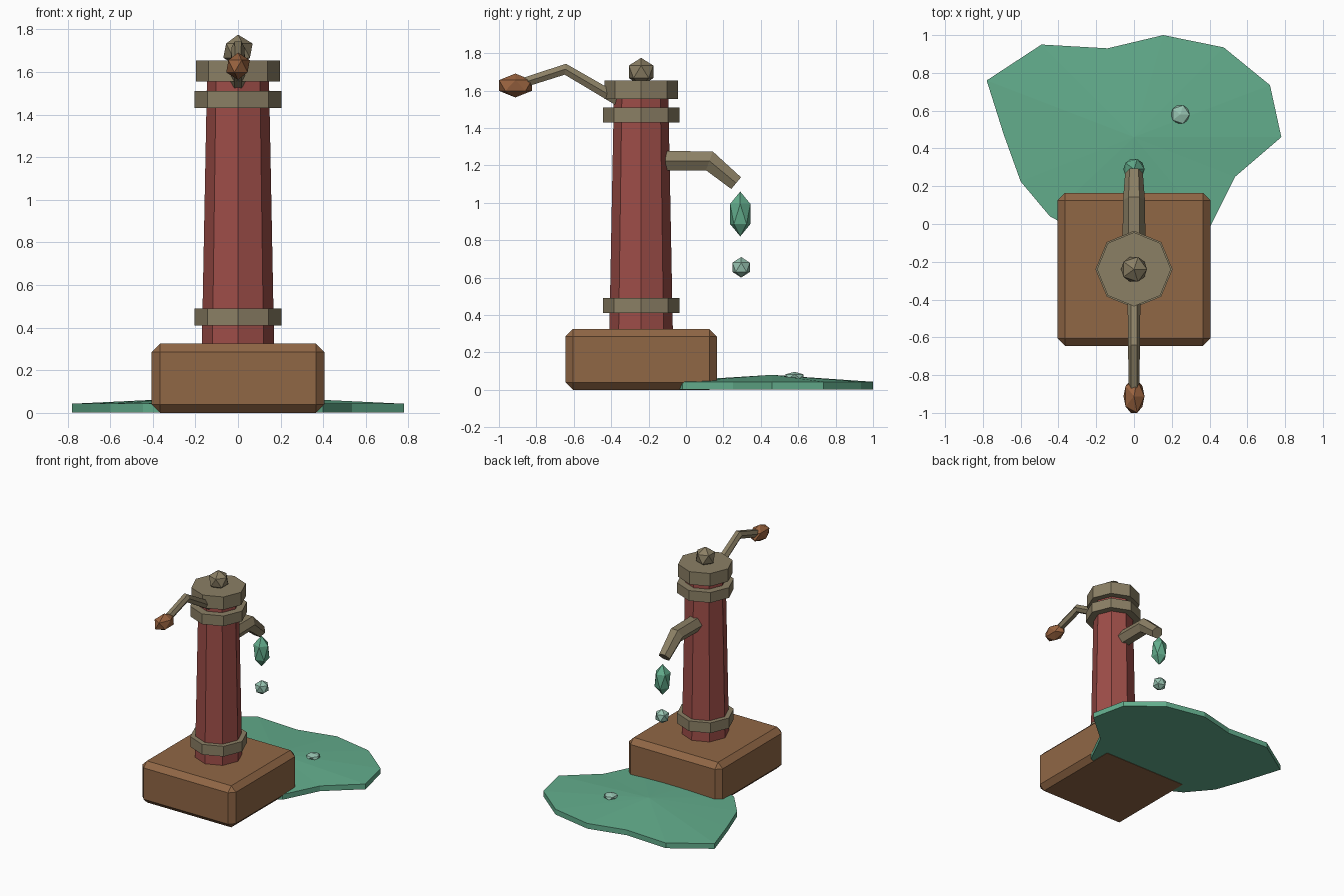
import bpy
import bmesh
from math import sin, cos, tau, pi
from mathutils import Vector

cube = bpy.data.objects.get("Cube")
if cube:
    bpy.data.objects.remove(cube, do_unlink=True)


def material(name, rgb):
    m = bpy.data.materials.new(name)
    m.use_nodes = True
    m.diffuse_color = (*rgb, 1)
    m.node_tree.nodes["Principled BSDF"].inputs["Base Color"].default_value = (*rgb, 1)
    return m


RED = material("red paint", (0.34, 0.075, 0.065))
METAL = material("dull brass", (0.26, 0.215, 0.13))
WOOD = material("brown wood", (0.28, 0.135, 0.06))
GRIP = material("orange wood", (0.32, 0.125, 0.05))
WATER = material("green water", (0.125, 0.42, 0.265))
PALE = material("pale water", (0.31, 0.55, 0.44))

COLUMN_Y = -0.24


def finish(bm, name, mat):
    bmesh.ops.recalc_face_normals(bm, faces=bm.faces)
    mesh = bpy.data.meshes.new(name)
    bm.to_mesh(mesh)
    bm.free()
    mesh.materials.append(mat)
    obj = bpy.data.objects.new(name, mesh)
    bpy.context.collection.objects.link(obj)
    return obj


def loft(name, rings, mat):
    """Join equal rings of points into a closed solid."""
    bm = bmesh.new()
    loops = [[bm.verts.new(p) for p in ring] for ring in rings]
    for a, b in zip(loops, loops[1:]):
        for i in range(len(a)):
            j = (i + 1) % len(a)
            bm.faces.new((a[i], a[j], b[j], b[i]))
    bm.faces.new(loops[0])
    bm.faces.new(loops[-1])
    return finish(bm, name, mat)


def drum(name, z0, z1, r0, r1, mat):
    """Eight-sided upright solid on the column axis."""
    rings = [[(r * cos(tau * i / 8), COLUMN_Y + r * sin(tau * i / 8), z) for i in range(8)]
             for z, r in ((z0, r0), (z1, r1))]
    return loft(name, rings, mat)


def pipe(name, path, mat):
    """Six-sided mitred tube along (y, z, radius) points."""
    pts = [Vector((0, y, z)) for y, z, r in path]
    dirs = [(b - a).normalized() for a, b in zip(pts, pts[1:])]
    rings = []
    for k, p in enumerate(pts):
        before, after = dirs[max(k - 1, 0)], dirs[min(k, len(dirs) - 1)]
        tangent = (before + after).normalized()
        up = Vector((1, 0, 0)).cross(tangent) / tangent.dot(before)
        r = path[k][2]
        rings.append([p + Vector((r * cos(pi * i / 3), 0, 0)) + up * r * sin(pi * i / 3)
                      for i in range(6)])
    return loft(name, rings, mat)


def gem(name, centre, scale, mat):
    """Scaled twenty-sided ball."""
    bm = bmesh.new()
    bmesh.ops.create_icosphere(bm, subdivisions=1, radius=1)
    bmesh.ops.scale(bm, vec=scale, verts=bm.verts)
    bmesh.ops.translate(bm, vec=centre, verts=bm.verts)
    return finish(bm, name, mat)


# Wooden base block with chamfered edges
bm = bmesh.new()
bmesh.ops.create_cube(bm, size=1)
bmesh.ops.scale(bm, vec=(0.81, 0.81, 0.325), verts=bm.verts)
bmesh.ops.translate(bm, vec=(0, COLUMN_Y, 0.1625), verts=bm.verts)
base = finish(bm, "base_block", WOOD)
bevel = base.modifiers.new("chamfer", "BEVEL")
bevel.width = 0.04
bevel.segments = 1

# Column, bands and cap
drum("column", 0.3, 1.6, 0.17, 0.145, RED)
drum("lower_band", 0.41, 0.49, 0.204, 0.204, METAL)
drum("upper_band", 1.43, 1.51, 0.204, 0.204, METAL)
drum("cap", 1.555, 1.655, 0.196, 0.196, METAL)
gem("cap_knob", (0, COLUMN_Y, 1.7), (0.077, 0.077, 0.075), METAL)

# Spout and handle
pipe("spout", [(-0.11, 1.224, 0.061), (0.125, 1.224, 0.058), (0.268, 1.105, 0.047)], METAL)
pipe("handle", [(-0.33, 1.53, 0.035), (-0.645, 1.714, 0.031), (-0.9, 1.632, 0.029)], METAL)
gem("handle_grip", (0, -0.912, 1.627), (0.062, 0.103, 0.064), GRIP)

# Falling drops and splash bead
gem("long_drop", (0, 0.29, 0.94), (0.063, 0.064, 0.12), WATER)
gem("small_drop", (0, 0.295, 0.655), (0.055, 0.055, 0.055), PALE)
gem("splash_bead", (0.245, 0.58, 0.072), (0.055, 0.057, 0.024), PALE)

# Puddle: irregular outline with a slightly raised centre
outline = [(0.78, 0.46), (0.72, 0.735), (0.475, 0.935), (0.155, 1.0), (-0.14, 0.93),
           (-0.49, 0.95), (-0.78, 0.76), (-0.69, 0.475), (-0.6, 0.225), (-0.445, 0.04),
           (-0.14, -0.12), (0.15, -0.13), (0.4, -0.02), (0.535, 0.25)]
bm = bmesh.new()
low = [bm.verts.new((x, y, 0.002)) for x, y in outline]
high = [bm.verts.new((x, y, 0.043)) for x, y in outline]
peak = bm.verts.new((0, 0.46, 0.08))
bm.faces.new(low)
for i in range(len(outline)):
    j = (i + 1) % len(outline)
    bm.faces.new((low[i], low[j], high[j], high[i]))
    bm.faces.new((high[i], high[j], peak))
finish(bm, "puddle", WATER)
